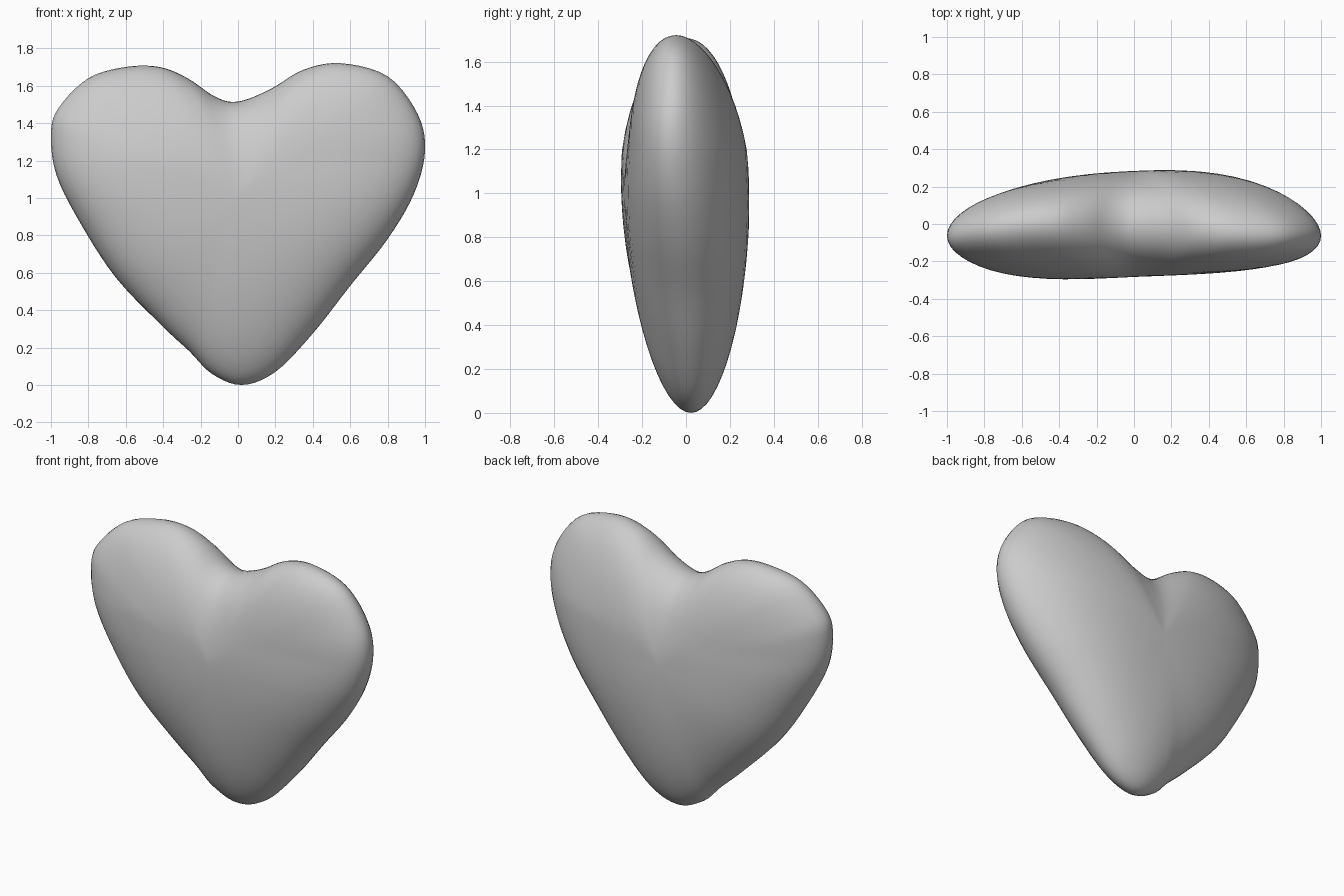
import bpy, bmesh, math
from mathutils import Vector

if "Cube" in bpy.data.objects:
    bpy.data.objects.remove(bpy.data.objects["Cube"])

# Heart outline seen from the front (x, z), counter-clockwise from the tip
OUTLINE = [(0.02, 0.0), (0.2, 0.07), (0.4, 0.275), (0.6, 0.53), (0.8, 0.78),
           (0.94, 1.02), (1.0, 1.25), (0.96, 1.45), (0.8, 1.65), (0.55, 1.72),
           (0.35, 1.685), (0.17, 1.58), (0.0, 1.515), (-0.12, 1.54),
           (-0.27, 1.64), (-0.42, 1.70), (-0.6, 1.70), (-0.8, 1.64),
           (-0.96, 1.48), (-1.0, 1.34), (-0.97, 1.12), (-0.84, 0.86),
           (-0.65, 0.57), (-0.4, 0.31), (-0.26, 0.18), (-0.14, 0.06)]
CENTRE = Vector((0.0, 1.0))
HALF_DEPTH = 0.283
STEPS = 5     # samples per outline span
RINGS = 16    # rings from centre to rim, per side


def smooth_loop(points, steps):
    """Closed Catmull-Rom curve through the points."""
    pts = [Vector(p) for p in points]
    n = len(pts)
    loop = []
    for i in range(n):
        a, b, c, d = (pts[(i + k) % n] for k in (-1, 0, 1, 2))
        for j in range(steps):
            t = j / steps
            loop.append(0.5 * (2 * b + (c - a) * t + (2 * a - 5 * b + 4 * c - d) * t * t
                               + (3 * b - a - 3 * c + d) * t ** 3))
    return loop


def average(values, reach):
    """Moving average around a closed loop."""
    m = len(values)
    return [sum(values[(i + k) % m] for k in range(-reach, reach + 1)) / (2 * reach + 1)
            for i in range(m)]


rim = smooth_loop(OUTLINE, STEPS)
n = len(rim)
# Softened radii keep the cleft from creasing the faces
soft = average(average([(r - CENTRE).length for r in rim], 9), 9)


def surface_point(i, s, side):
    """Puffed point at fraction s of the way from the centre to the rim."""
    ray = rim[i] - CENTRE
    length = ray.length
    p = CENTRE + ray * s
    q = s * length / soft[i] * (1 - s * s) + s ** 3
    power = 1.95 + 0.9 * (ray.x / length) ** 2 - 0.35 * max(0, ray.y / length)
    half = HALF_DEPTH * math.sqrt(max(0.0, 1 - q ** power))
    twist = 0.045 - 0.2 * max(0, p.y - 1.2)
    middle = (-0.06 * p.x ** 2 + 0.022 * max(0, 1 - p.y) - 0.01 * max(0, p.y - 1)
              + twist * p.x * (1 - p.x ** 2))
    return (p.x, middle + side * half, p.y)


# Puffed heart: front and back shells sharing one rim
bm = bmesh.new()
rim_verts = [bm.verts.new(surface_point(i, 1, 0)) for i in range(n)]
for side in (-1, 1):
    outer = rim_verts
    for k in range(RINGS - 1, 0, -1):
        s = math.sin(k / RINGS * math.pi / 2)
        inner = [bm.verts.new(surface_point(i, s, side)) for i in range(n)]
        for i in range(n):
            j = (i + 1) % n
            bm.faces.new((outer[i], outer[j], inner[j], inner[i]))
        outer = inner
    pole = bm.verts.new((CENTRE.x, side * HALF_DEPTH, CENTRE.y))
    for i in range(n):
        bm.faces.new((outer[i], outer[(i + 1) % n], pole))
bmesh.ops.recalc_face_normals(bm, faces=bm.faces)
for f in bm.faces:
    f.smooth = True

mesh = bpy.data.meshes.new("heart")
bm.to_mesh(mesh)
bm.free()
heart = bpy.data.objects.new("heart", mesh)
bpy.context.collection.objects.link(heart)
